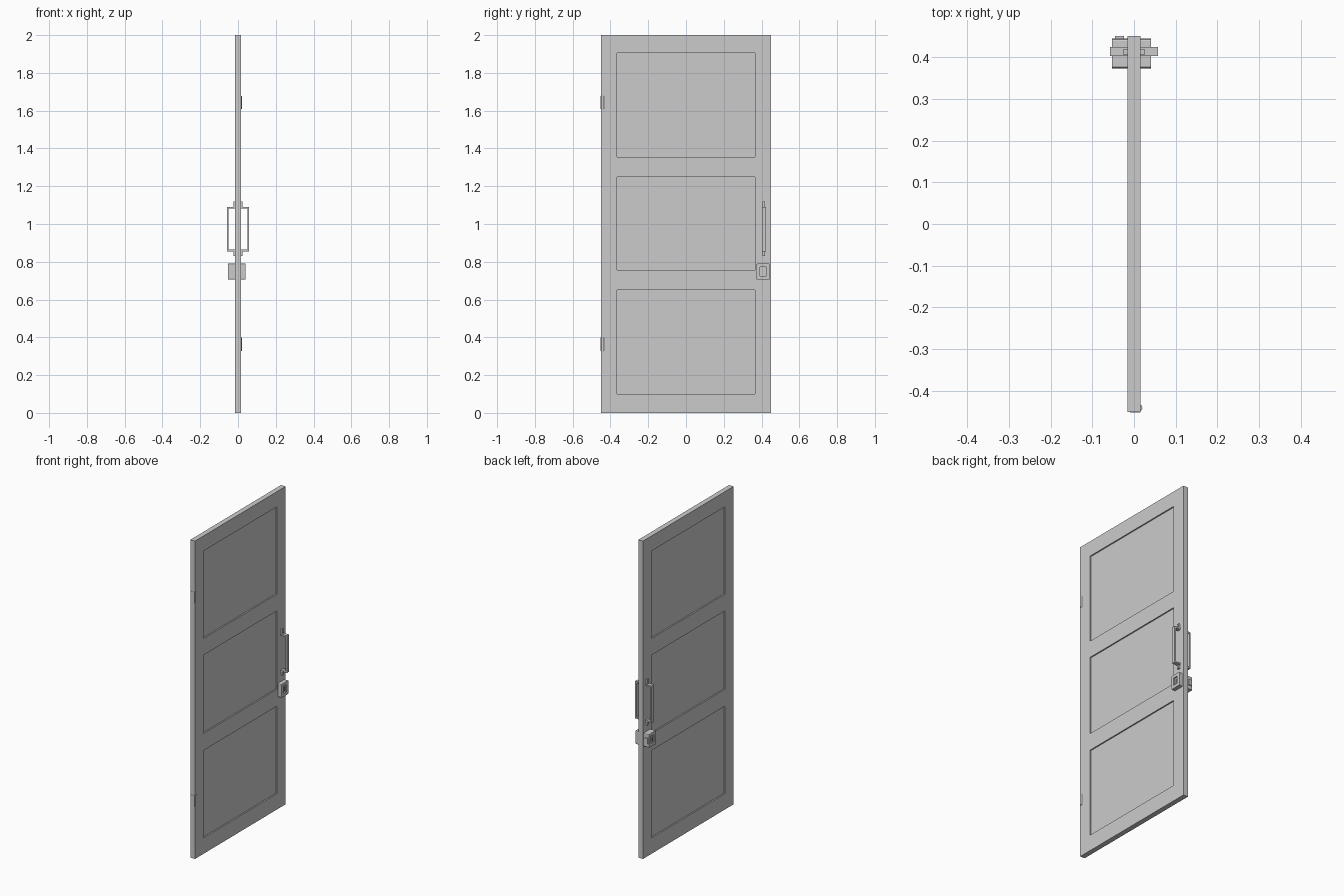
import bpy, bmesh
from math import pi
from mathutils import Vector, Matrix

if "Cube" in bpy.data.objects:
    bpy.data.objects.remove(bpy.data.objects["Cube"])

HALF = 0.016  # half thickness of the door leaf


def finish(name, bm):
    bmesh.ops.recalc_face_normals(bm, faces=bm.faces[:])
    me = bpy.data.meshes.new(name)
    bm.to_mesh(me)
    bm.free()
    ob = bpy.data.objects.new(name, me)
    bpy.context.collection.objects.link(ob)
    return ob


def box_bm(lo, hi):
    bm = bmesh.new()
    lo, hi = Vector(lo), Vector(hi)
    mat = Matrix.Translation((lo + hi) / 2) @ Matrix.Diagonal((*(hi - lo), 1))
    bmesh.ops.create_cube(bm, size=1, matrix=mat)
    return bm


def box(name, lo, hi):
    return finish(name, box_bm([min(a, b) for a, b in zip(lo, hi)],
                               [max(a, b) for a, b in zip(lo, hi)]))


# Door leaf: one face grid with three sunk panels, rim, mirrored in x
ys = [-0.45, -0.365, 0.365, 0.45]
zs = [0, 0.10, 0.65, 0.757, 1.25, 1.355, 1.905, 2.0]
bm = bmesh.new()
grid = [[bm.verts.new((HALF, y, z)) for z in zs] for y in ys]
panels = []
for i in range(len(ys) - 1):
    for j in range(len(zs) - 1):
        f = bm.faces.new((grid[i][j], grid[i + 1][j], grid[i + 1][j + 1], grid[i][j + 1]))
        if i == 1 and j % 2 == 1:
            panels.append(f)
rim = [e for e in bm.edges if e.is_boundary]
new = bmesh.ops.extrude_edge_only(bm, edges=rim)["geom"]
for v in new:
    if isinstance(v, bmesh.types.BMVert):
        v.co.x = 0
new_faces = bmesh.ops.extrude_discrete_faces(bm, faces=panels)["faces"]
for f in new_faces:
    for v in f.verts:
        v.co.x = HALF - 0.008
leaf = finish("door_leaf", bm)
leaf.modifiers.new("Mirror", "MIRROR").use_clip = True


def pull_handle(name, s):
    # U-shaped flat bar, profile in x-z extruded along y
    a, b, t, z0, z1 = HALF, 0.058, 0.009, 0.855, 1.09
    pts = [(a, z0), (b, z0), (b, z1), (a, z1), (a, z1 - t),
           (b - t, z1 - t), (b - t, z0 + t), (a, z0 + t)]
    bm = bmesh.new()
    f = bm.faces.new([bm.verts.new((s * x, 0.402, z)) for x, z in pts])
    ext = bmesh.ops.extrude_face_region(bm, geom=[f])["geom"]
    bmesh.ops.translate(bm, vec=(0, 0.022, 0),
                        verts=[v for v in ext if isinstance(v, bmesh.types.BMVert)])
    finish(name, bm)


def lock_case(name, s, depth):
    # Chamfered box with a sunk square and a key plug in it
    x0, x1 = sorted((s * HALF, s * depth))
    bm = box_bm((x0, 0.373, 0.705), (x1, 0.444, 0.79))
    edges = [e for e in bm.edges
             if abs(e.verts[0].co.x - e.verts[1].co.x) > 0.001]
    bmesh.ops.bevel(bm, geom=edges, offset=0.006, segments=2, profile=0.5, affect='EDGES')
    bm.normal_update()
    outer = [f for f in bm.faces if f.normal.x * s > 0.9]
    bmesh.ops.inset_individual(bm, faces=outer, thickness=0.019, depth=0)
    bmesh.ops.inset_individual(bm, faces=outer, thickness=0.001, depth=-0.008)
    finish(name, bm)
    box(name + "_plug", (s * (depth - 0.009), 0.405, 0.735), (s * (depth - 0.003), 0.412, 0.76))


for s, side, depth in ((1, "right", 0.041), (-1, "left", 0.053)):
    pull_handle("pull_handle_" + side, s)
    lock_case("lock_case_" + side, s, depth)
    # Small fixing tabs above and below the handle
    for pos, za, zb in (("upper", 1.088, 1.12), ("lower", 0.83, 0.857)):
        box(f"handle_tab_{side}_{pos}", (s * 0.014, 0.405, za), (s * 0.025, 0.419, zb))

# Latch tab on the thicker lock case
box("latch_tab", (-0.046, 0.443, 0.73), (-0.024, 0.45, 0.765))

# Hinges: knuckle on the face plus a leaf on the edge
for pos, z in (("lower", 0.363), ("upper", 1.643)):
    bm = bmesh.new()
    bmesh.ops.create_cone(bm, cap_ends=True, segments=16, radius1=0.009, radius2=0.009,
                          depth=0.07, matrix=Matrix.Translation((0.011, -0.4405, z)))
    ob = finish("hinge_knuckle_" + pos, bm)
    for p in ob.data.polygons:
        p.use_smooth = abs(p.normal.z) < 0.5
    box("hinge_leaf_" + pos, (-0.01, -0.4515, z - 0.035), (0.015, -0.445, z + 0.035))
